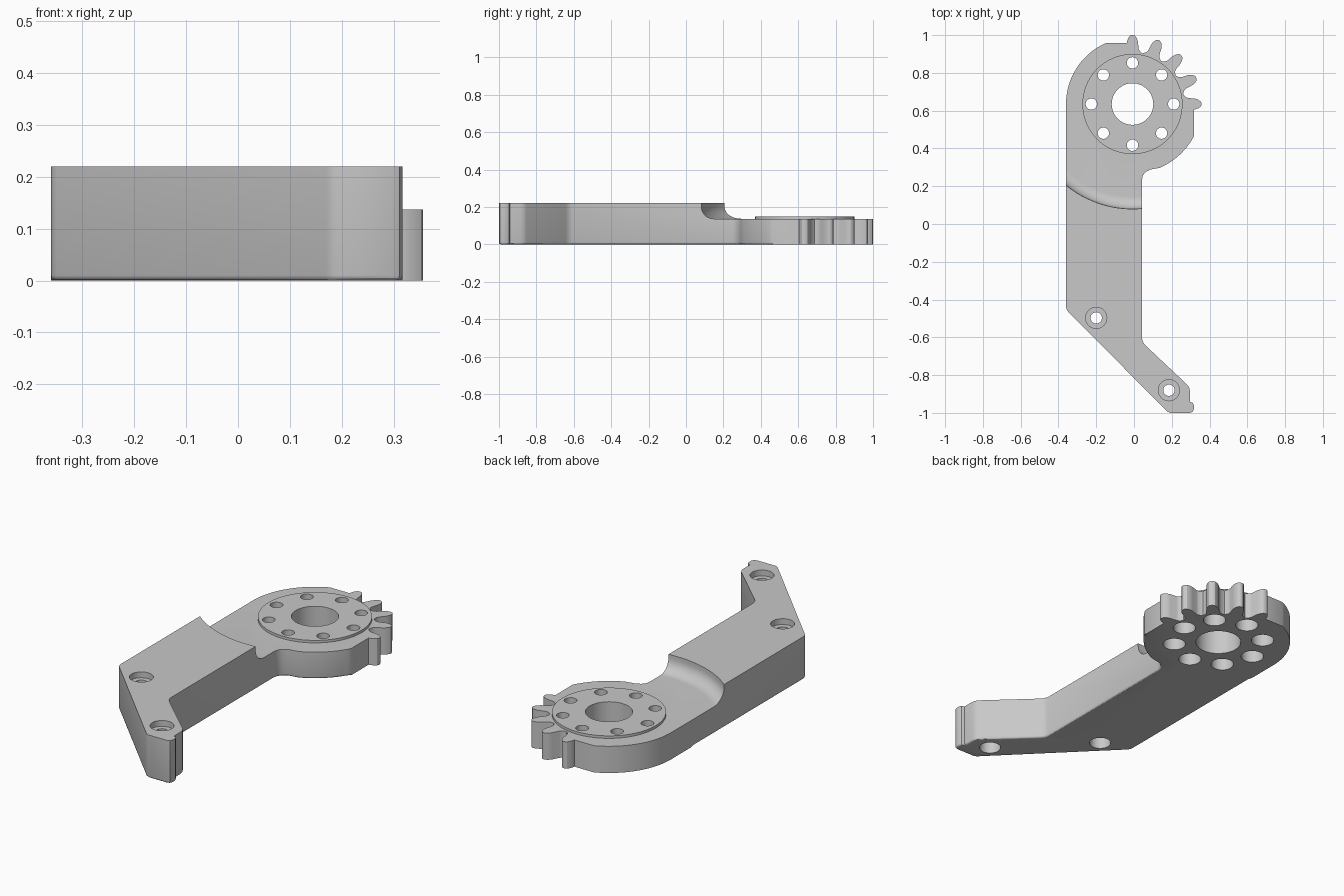
import bpy, bmesh, math
from math import cos, sin, radians, pi
from mathutils import Vector

if "Cube" in bpy.data.objects:
    bpy.data.objects.remove(bpy.data.objects["Cube"])

GX, GY = -0.008, 0.635         # gear centre
TOP, LOW, RAISED = 0.22, 0.137, 0.15

grey = bpy.data.materials.new("plain grey")
grey.diffuse_color = (0.58, 0.58, 0.58, 1)
grey.use_nodes = True
grey.node_tree.nodes["Principled BSDF"].inputs["Base Color"].default_value = grey.diffuse_color


def stack(name, rings):
    """Closed solid from a stack of matching rings of points, bottom to top."""
    bm = bmesh.new()
    rows = [[bm.verts.new(p) for p in ring] for ring in rings]
    n = len(rows[0])
    for a, b in zip(rows, rows[1:]):
        for i in range(n):
            j = (i + 1) % n
            bm.faces.new((a[i], a[j], b[j], b[i]))
    bm.faces.new(rows[0][::-1])
    bm.faces.new(rows[-1])
    bmesh.ops.recalc_face_normals(bm, faces=bm.faces)
    me = bpy.data.meshes.new(name)
    bm.to_mesh(me)
    bm.free()
    me.materials.append(grey)
    ob = bpy.data.objects.new(name, me)
    bpy.context.collection.objects.link(ob)
    return ob


def lathe(name, profile, x, y, seg=48):
    """Solid of revolution from (radius, z) steps."""
    return stack(name, [[(x + r * cos(2 * pi * i / seg), y + r * sin(2 * pi * i / seg), z)
                         for i in range(seg)] for r, z in profile])


def apply_boolean(target, tool, op):
    m = target.modifiers.new("bool", 'BOOLEAN')
    m.operation, m.solver, m.object = op, 'EXACT', tool
    bpy.context.view_layer.objects.active = target
    bpy.ops.object.modifier_apply(modifier=m.name)
    bpy.data.objects.remove(tool, do_unlink=True)


def polar(r, deg):
    return (GX + r * cos(radians(deg)), GY + r * sin(radians(deg)))


# Outline, counter-clockwise: round lower side of the head
outline = [polar(0.367, -67 + 39.3 * i / 12) for i in range(13)]

# Five gear teeth, with flat shoulders before the first and after the last
flank = [(0.282, 0.037), (0.295, 0.032), (0.33, 0.029), (0.348, 0.023), (0.361, 0.014), (0.365, 0.005)]
for k in range(5):
    a = radians(22.5 * k)
    pts = [(u, -t) for u, t in flank] + [(u, t) for u, t in flank[::-1]]
    if k == 0:
        pts = [(0.325, -0.03)] + pts[2:]
    if k == 4:
        pts = pts[:-2] + [(0.323, 0.03)]
    outline += [(GX + u * cos(a) - t * sin(a), GY + u * sin(a) + t * cos(a)) for u, t in pts]
    if k < 4:
        outline.append(polar(0.273, 22.5 * k + 11.25))

# Round far side of the head, then the arm, bent foot and small hook
outline += [polar(0.352, 113.4 + 66.6 * i / 20) for i in range(21)]
outline += [(-0.36, 0.47), (-0.36, 0.45), (-0.36, -0.44), (-0.357, -0.452), (-0.35, -0.463),
            (0.168, -0.985), (0.178, -0.994), (0.192, -1.0),
            (0.297, -1.0), (0.311, -0.994), (0.317, -0.98),
            (0.317, -0.96), (0.311, -0.947), (0.296, -0.941),
            (0.296, -0.885), (0.293, -0.868), (0.284, -0.853),
            (0.062, -0.644), (0.049, -0.628), (0.042, -0.608),
            (0.042, 0.23), (0.046, 0.255), (0.06, 0.274), (0.085, 0.288)]


def inset(d):
    """Outline moved inwards by d along the arm only."""
    out = []
    n = len(outline)
    for i in range(n):
        p, q, r = (Vector(outline[j % n]) for j in (i - 1, i, i + 1))
        e, f = (q - p).normalized(), (r - q).normalized()
        n1, n2 = Vector((-e.y, e.x)), Vector((-f.y, f.x))
        out.append(q + (n1 + n2) * d / (1 + n1.dot(n2)) if q.y < 0.455 else q)
    return out


# Body with a soft lower edge on the arm
R = 0.01
levels = [(R * (1 - sin(radians(t))), R * (1 - cos(radians(t)))) for t in (0, 30, 60, 90)] + [(0, TOP)]
body = stack("gear_arm", [[(p.x, p.y, z) for p in inset(d)] for d, z in levels])

# Lowered head with a curved cove running into the arm
cove = [(0.49 + 0.065 * sin(radians(t)), LOW + 0.065 * (1 - cos(radians(t)))) for t in range(0, 91, 10)]
apply_boolean(body, lathe("cove_cutter", cove + [(0.555, 0.4)], GX, GY, 128), 'DIFFERENCE')

# Raised disc and centre bore
apply_boolean(body, lathe("hub_disc", [(0.265, 0.1), (0.265, RAISED)], GX, GY, 96), 'UNION')
apply_boolean(body, lathe("bore_cutter", [(0.11, -0.1), (0.11, 0.4)], GX, GY, 64), 'DIFFERENCE')

# Ring of bolt holes, wider underneath
for k in range(8):
    x, y = polar(0.218, 45 * k)
    apply_boolean(body, lathe("bolt_cutter", [(0.055, -0.1), (0.055, 0.09), (0.03, 0.09), (0.03, 0.4)],
                              x, y, 32), 'DIFFERENCE')

# Arm holes, recessed on both sides
for x, y in ((-0.2, -0.497), (0.185, -0.88)):
    apply_boolean(body, lathe("arm_hole_cutter", [(0.052, -0.1), (0.052, 0.14), (0.03, 0.14), (0.03, 0.19),
                                                  (0.056, 0.19), (0.056, 0.4)], x, y, 32), 'DIFFERENCE')

bpy.ops.object.select_all(action='DESELECT')
body.select_set(True)
bpy.context.view_layer.objects.active = body
bpy.ops.object.shade_smooth_by_angle(angle=radians(30))
